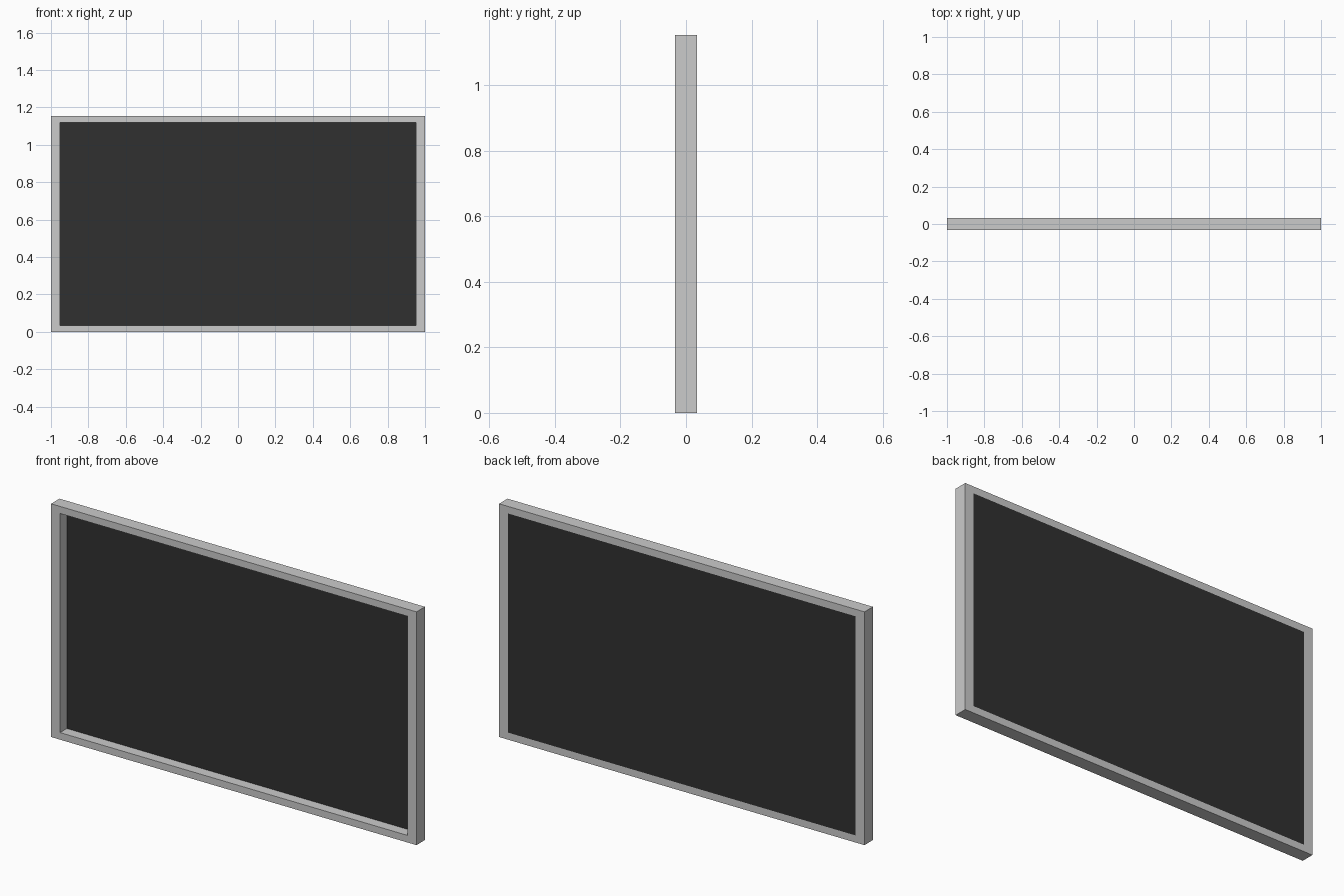
import bpy
import bmesh

if "Cube" in bpy.data.objects:
    bpy.data.objects.remove(bpy.data.objects["Cube"])

W, H, D = 2.0, 1.154, 0.066     # outer size
SIDE, RAIL = 0.049, 0.035       # border widths
PANEL_FRONT = 0.02              # panel is set back from the front


def finish(bm, name):
    bmesh.ops.recalc_face_normals(bm, faces=bm.faces)
    mesh = bpy.data.meshes.new(name)
    bm.to_mesh(mesh)
    bm.free()
    obj = bpy.data.objects.new(name, mesh)
    bpy.context.collection.objects.link(obj)
    return obj


def rectangle(bm, half_width, z0, z1, y):
    return [bm.verts.new((x, y, z)) for x, z in
            ((-half_width, z0), (half_width, z0), (half_width, z1), (-half_width, z1))]


def bridge(bm, a, b):
    for i in range(4):
        j = (i + 1) % 4
        bm.faces.new((a[i], a[j], b[j], b[i]))


# Outer frame: a closed ring with a rectangular section
bm = bmesh.new()
inner = (W / 2 - SIDE, RAIL, H - RAIL)
rings = [rectangle(bm, W / 2, 0, H, -D / 2),
         rectangle(bm, *inner, -D / 2),
         rectangle(bm, *inner, D / 2),
         rectangle(bm, W / 2, 0, H, D / 2)]
for k in range(4):
    bridge(bm, rings[k], rings[(k + 1) % 4])
finish(bm, "frame")

# Dark panel: recessed at the front, flush at the back
bm = bmesh.new()
front = rectangle(bm, *inner, PANEL_FRONT)
back = rectangle(bm, *inner, D / 2)
bm.faces.new(front)
bm.faces.new(back)
bridge(bm, front, back)
panel = finish(bm, "dark_panel")

dark = bpy.data.materials.new("dark_grey")
dark.diffuse_color = (0.03, 0.03, 0.03, 1)
dark.use_nodes = True
dark.node_tree.nodes["Principled BSDF"].inputs["Base Color"].default_value = dark.diffuse_color
panel.data.materials.append(dark)
